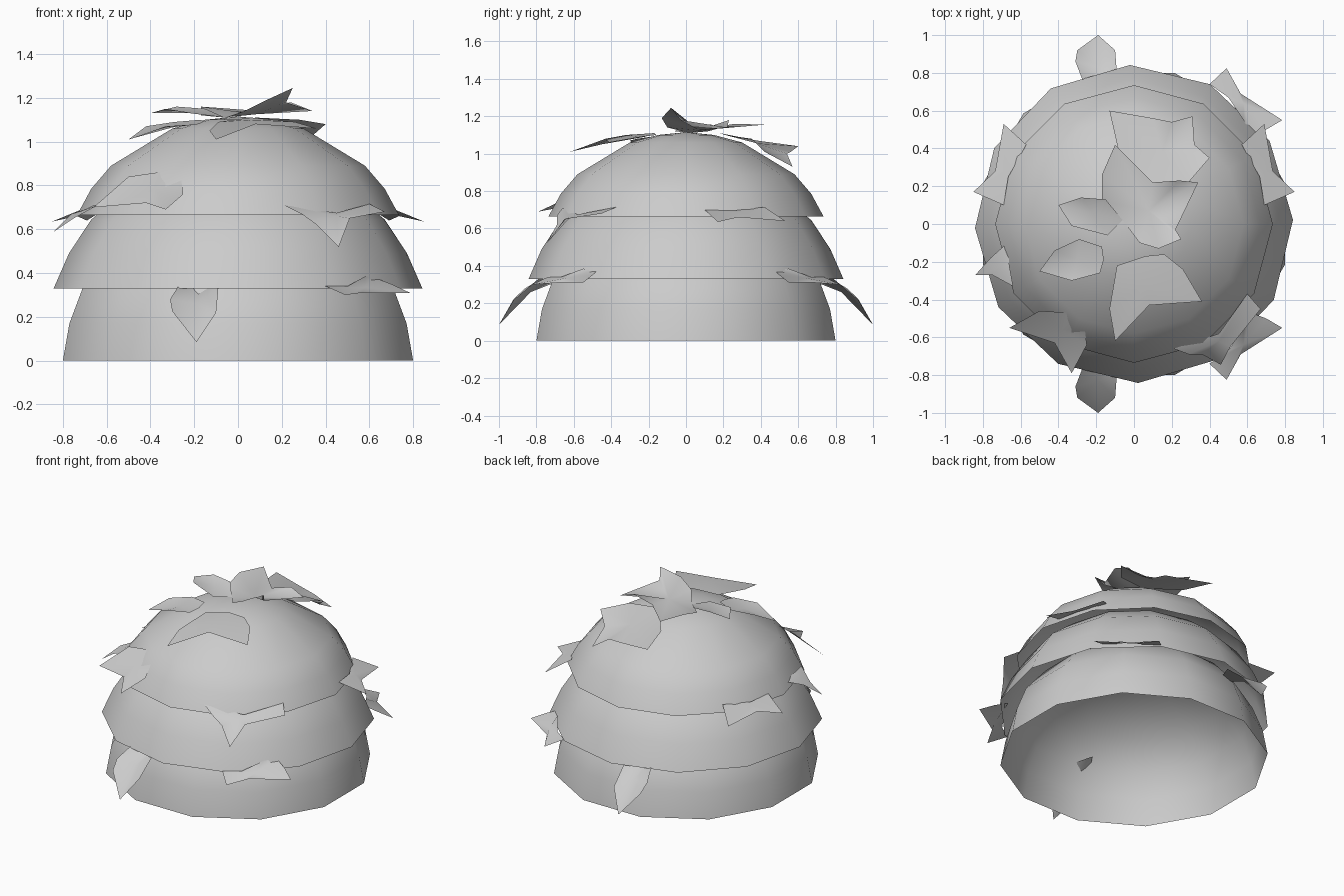
import bpy, bmesh, math

SIDES = 12


def make_object(name, bm):
    bmesh.ops.recalc_face_normals(bm, faces=bm.faces)
    mesh = bpy.data.meshes.new(name)
    bm.to_mesh(mesh)
    bm.free()
    for p in mesh.polygons:
        p.use_smooth = True
    obj = bpy.data.objects.new(name, mesh)
    bpy.context.collection.objects.link(obj)
    return obj


def dome(name, profile, top, turn=0):
    """Open-bottomed shell turned from (radius, height) points."""
    bm = bmesh.new()
    rings = []
    a0 = math.radians(turn)
    for r, z in profile:
        rings.append([bm.verts.new((r * math.cos(a0 + math.tau * i / SIDES),
                                    r * math.sin(a0 + math.tau * i / SIDES), z))
                      for i in range(SIDES)])
    tip = bm.verts.new((0, 0, top))
    for i in range(SIDES):
        j = (i + 1) % SIDES
        for a, b in zip(rings, rings[1:]):
            bm.faces.new((a[i], a[j], b[j], b[i]))
        bm.faces.new((rings[-1][i], rings[-1][j], tip))
    return make_object(name, bm)


def leaf(name, middle, outline, mirrors=((1, 1),)):
    """Thin leaf fanned around its middle; mirrors are x and y signs."""
    for k, (sx, sy) in enumerate(mirrors):
        bm = bmesh.new()
        c = bm.verts.new((middle[0] * sx, middle[1] * sy, middle[2]))
        ring = [bm.verts.new((x * sx, y * sy, z)) for x, y, z in outline]
        for a, b in zip(ring, ring[1:] + ring[:1]):
            bm.faces.new((c, a, b))
        make_object(name + ("" if k == 0 else "_mirrored"), bm)


BOTH_Y = ((1, 1), (1, -1))
BOTH_X = ((1, 1), (-1, 1))

# Three overlapping foliage tiers
dome("lower_tier", [(.828, 0), (.797, .17), (.735, .33), (.60, .49), (.34, .61)], .66, 15)
dome("middle_tier", [(.842, .33), (.772, .49), (.67, .645), (.50, .78), (.25, .87)], .90, 1.5)
dome("upper_tier", [(.735, .665), (.67, .785), (.58, .89), (.30, 1.06), (.15, 1.10)], 1.115)

# Crown leaves
leaf("crown_leaf_centre", (.08, .07, 1.125),
     [(-.06, .02, 1.11), (-.17, .12, 1.12), (-.17, .26, 1.16), (-.10, .42, 1.155),
      (.10, .22, 1.14), (.24, .23, 1.18), (.34, .22, 1.14), (.22, -.03, 1.18),
      (.25, -.08, 1.245), (.13, -.13, 1.19), (.03, -.10, 1.14)])
leaf("crown_leaf_back", (.15, .38, 1.055),
     [(.08, .18, 1.11), (-.08, .38, 1.07), (-.13, .60, 1.04), (.10, .56, 1.01),
      (.20, .54, 1.00), (.31, .57, .93), (.32, .42, 1.01), (.40, .35, 1.08),
      (.28, .21, 1.10)])
leaf("crown_leaf_front", (.06, -.32, 1.10),
     [(.06, -.17, 1.11), (-.09, -.22, 1.09), (-.13, -.45, 1.05), (-.10, -.62, 1.01),
      (.08, -.43, 1.08), (.36, -.41, 1.06), (.26, -.24, 1.09), (.16, -.16, 1.10)])
leaf("crown_leaf_left", (-.22, .06, 1.13),
     [(-.06, .02, 1.11), (-.15, .13, 1.15), (-.28, .14, 1.16), (-.40, .10, 1.13),
      (-.33, -.01, 1.15), (-.14, -.06, 1.12)])
leaf("crown_leaf_low", (-.30, -.19, 1.065),
     [(-.16, -.19, 1.09), (-.17, -.12, 1.10), (-.29, -.08, 1.09), (-.42, -.14, 1.07),
      (-.50, -.25, 1.01), (-.33, -.30, 1.07), (-.18, -.26, 1.08)])

# Leaf on the front left shoulder
leaf("shoulder_leaf", (-.38, -.56, .79),
     [(-.26, -.56, .83), (-.33, -.47, .865), (-.50, -.46, .84), (-.66, -.55, .70),
      (-.42, -.63, .72), (-.33, -.79, .69), (-.25, -.64, .76)])

# Leaves along the upper tier rim
leaf("rim_leaf_side", (.69, .28, .685),
     [(.69, .10, .70), (.665, .25, .695), (.57, .42, .715), (.69, .53, .64),
      (.735, .28, .66), (.85, .17, .635)], BOTH_X)
leaf("rim_leaf_left", (-.71, -.23, .685),
     [(-.67, -.10, .70), (-.76, -.18, .67), (-.84, -.27, .59), (-.75, -.27, .65),
      (-.64, -.33, .71), (-.66, -.22, .71)])
leaf("rim_leaf_front", (.45, -.62, .66),
     [(.21, -.66, .71), (.29, -.69, .67), (.36, -.69, .62), (.46, -.745, .52),
      (.51, -.65, .65), (.67, -.45, .68), (.60, -.37, .715), (.45, -.58, .675)])

# Hanging and corner leaves on the middle tier rim
leaf("hanging_leaf", (-.19, -.83, .26),
     [(-.17, -.60, .35), (-.26, -.73, .36), (-.31, -.86, .28), (-.30, -.92, .225),
      (-.19, -1.0, .085), (-.10, -.92, .22), (-.09, -.79, .33)], BOTH_Y)
leaf("corner_leaf", (.58, -.64, .335),
     [(.40, -.74, .34), (.49, -.825, .30), (.565, -.69, .31), (.785, -.55, .31),
      (.70, -.50, .35), (.62, -.47, .38), (.58, -.55, .385), (.50, -.67, .34)], BOTH_Y)
